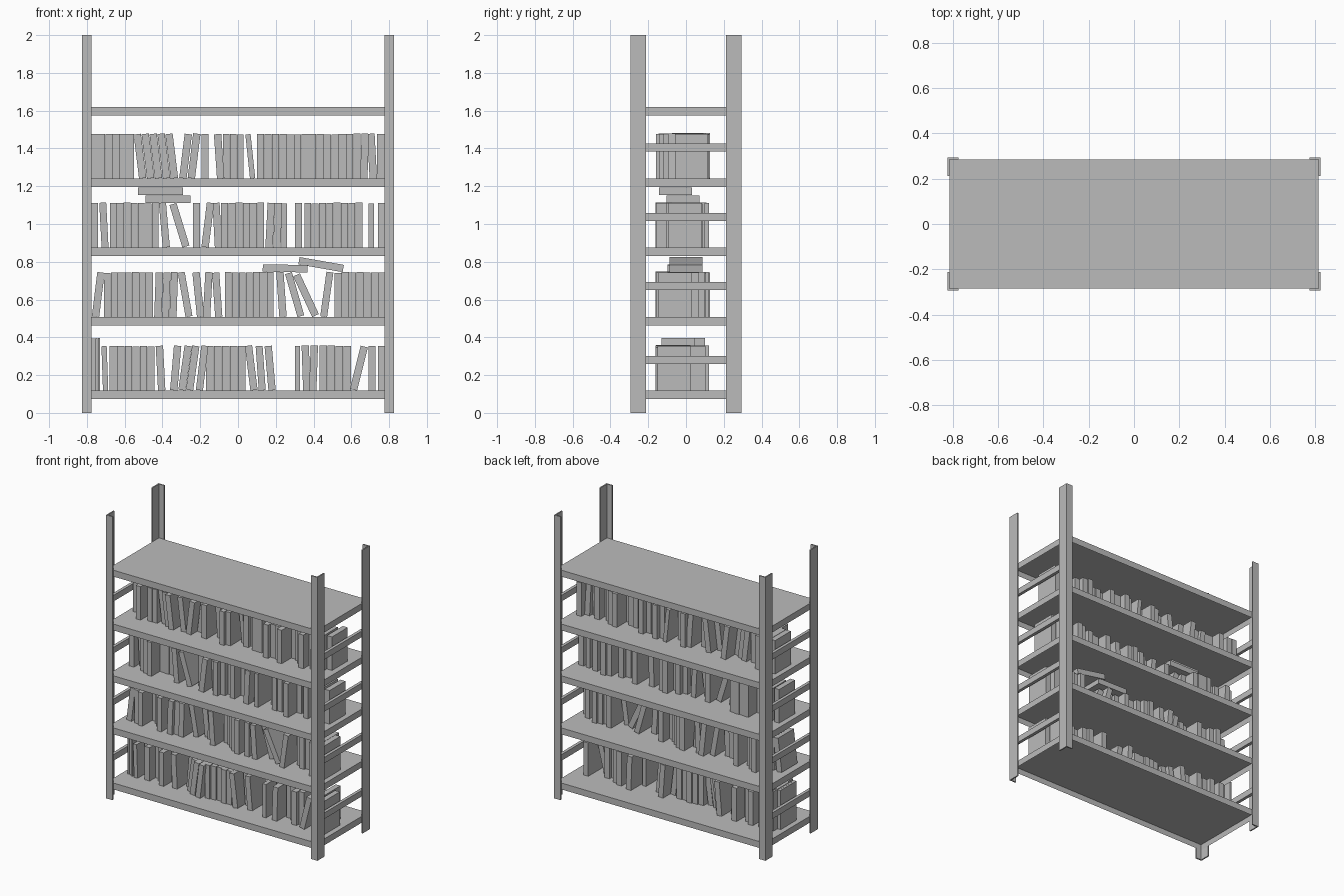
import bpy, bmesh, random
from math import radians, sin, cos
from mathutils import Matrix, Vector

random.seed(4)
if "Cube" in bpy.data.objects:
    bpy.data.objects.remove(bpy.data.objects["Cube"], do_unlink=True)

grey = bpy.data.materials.new("plain_grey")
grey.use_nodes = True
colour = (0.5, 0.5, 0.5, 1)
grey.diffuse_color = colour
grey.node_tree.nodes["Principled BSDF"].inputs["Base Color"].default_value = colour


def finish(name, bm):
    """Turn a bmesh into a named object with the shared material."""
    mesh = bpy.data.meshes.new(name)
    bm.to_mesh(mesh)
    bm.free()
    mesh.materials.append(grey)
    obj = bpy.data.objects.new(name, mesh)
    bpy.context.collection.objects.link(obj)
    return obj


def add_box(bm, centre, size, lean=0.0, yaw=0.0):
    """Add a box, leaned about y and turned about z."""
    turn = Matrix.Rotation(yaw, 4, "Z") @ Matrix.Rotation(lean, 4, "Y")
    scale = Matrix.Diagonal((*size, 1))
    return bmesh.ops.create_cube(bm, size=1, matrix=Matrix.Translation(centre) @ turn @ scale)


# Corner posts: L-shaped angle profiles
WIDE, DEEP, WALL, TALL = 0.05, 0.08, 0.009, 2.0
HALF_X, HALF_Y = 0.825, 0.293
for x_side, x_name in ((-1, "right"), (1, "left")):
    for y_side, y_name in ((-1, "front"), (1, "back")):
        bm = bmesh.new()
        profile = [(0, 0), (WIDE, 0), (WIDE, WALL), (WALL, WALL), (WALL, DEEP), (0, DEEP)]
        verts = [bm.verts.new((x_side * (HALF_X - x), y_side * (HALF_Y - y), 0)) for x, y in profile]
        foot = bm.faces.new(verts)
        top = bmesh.ops.extrude_face_region(bm, geom=[foot], use_keep_orig=True)
        moved = [g for g in top["geom"] if isinstance(g, bmesh.types.BMVert)]
        bmesh.ops.translate(bm, verts=moved, vec=Vector((0, 0, TALL)))
        bmesh.ops.recalc_face_normals(bm, faces=bm.faces)
        finish(f"{y_name}_{x_name}_post", bm)

# Shelves: folded sheet trays, hollow underneath
SHELF_THICK = 0.045
shelf_tops = [0.118, 0.507, 0.875, 1.24, 1.62]
for level, z in enumerate(shelf_tops):
    bm = bmesh.new()
    add_box(bm, (0, 0, z - SHELF_THICK / 2), (1.632, 0.568, SHELF_THICK))
    bm.normal_update()
    under = [f for f in bm.faces if f.normal.z < -0.9]
    bmesh.ops.inset_region(bm, faces=under, thickness=0.009)
    bmesh.ops.translate(bm, verts=under[0].verts, vec=Vector((0, 0, SHELF_THICK - 0.009)))
    finish(f"shelf_{level + 1}", bm)

# Side rails that keep the books in
for level, z in enumerate((0.28, 0.672, 1.037, 1.404)):
    for side, name in ((-1, "right"), (1, "left")):
        bm = bmesh.new()
        add_box(bm, (side * 0.805, 0, z), (0.022, 0.566, 0.043))
        finish(f"{name}_rail_{level + 1}", bm)

BOOK_TALL, BOOK_DEEP, BOOK_WIDE = 0.238, 0.175, 0.039


def book_row(name, z, runs, tall=BOOK_TALL, wide=BOOK_WIDE):
    """Fill runs of (start, end, lean degrees) with books; start and end in hundredths."""
    bm = bmesh.new()
    for start, end, degrees in runs:
        count = max(1, round((end - start) / 100 / wide))
        pitch = (end - start) / 100 / count
        lean = radians(degrees)
        for i in range(count):
            thick = min(pitch * random.uniform(0.92, 0.99), wide)
            height = tall * random.uniform(0.985, 1)
            half = height / 2 * cos(lean) + thick / 2 * abs(sin(lean))
            x = start / 100 + pitch * (i + 0.5)
            y = random.uniform(-0.075, 0.04)
            add_box(bm, (x, y, z + half), (thick, BOOK_DEEP, height), lean)
    finish(name, bm)


# Standing and leaning books
book_row("slim_books", shelf_tops[0], [(-78, -73, 0)], tall=0.28, wide=0.013)
book_row("books_bottom", shelf_tops[0], [
    (-72, -69, -2), (-68, -44, 0), (-43, -39, -3), (-35, -31, 5), (-30, -26, 8),
    (-26, -22, 8), (-21, -17, 7), (-17, 4, 0), (5, 9, -7), (10, 14, -4), (15, 19, -5),
    (30, 33, 0), (34, 38, -2), (38, 42, 2), (43, 60, 0), (62, 66, 14), (69, 73, 0), (74, 78, 0)])
book_row("books_second", shelf_tops[1], [
    (-76, -72, 7), (-71, -45, 0), (-44, -32, 2), (-30, -26, -10), (-23, -19, -6),
    (-18, -14, 3), (-13, -9, -4), (-7, 19, 0), (21, 25, -4), (28, 32, -16),
    (34, 38, -25), (45, 49, 8), (51, 78, 0)])
book_row("books_third", shelf_tops[2], [
    (-78, -74, 0), (-73, -69, -3), (-68, -42, 0), (-41, -37, -5), (-33, -29, -17),
    (-24, -20, 0), (-18, -14, 7), (-13, -9, -3), (-9, 14, 0), (15, 19, 3), (19, 23, 2),
    (23, 26, 0), (30, 34, 0), (35, 66, 0), (69, 72, 0), (74, 78, 0)])
book_row("books_top", shelf_tops[3], [
    (-78, -55, 0), (-54, -33, -7), (-30, -21, 7), (-20, -15, 0), (-12, -8, -4),
    (-8, 3, 0), (5, 8, -6), (10, 65, 0), (65, 69, 2), (69, 73, -3), (73, 78, 0)])

# Loose books lying across the rows
lying = [
    ("lying_book_lower", (-0.37, -0.015, 1.132), 0),
    ("lying_book_upper", (-0.41, -0.055, 1.173), 0),
    ("lying_book_flat", (0.25, -0.01, 0.765), 1),
    ("lying_book_tilted", (0.44, 0, 0.785), 10),
]
for name, centre, degrees in lying:
    bm = bmesh.new()
    add_box(bm, centre, (BOOK_TALL, BOOK_DEEP, BOOK_WIDE), radians(degrees))
    finish(name, bm)
